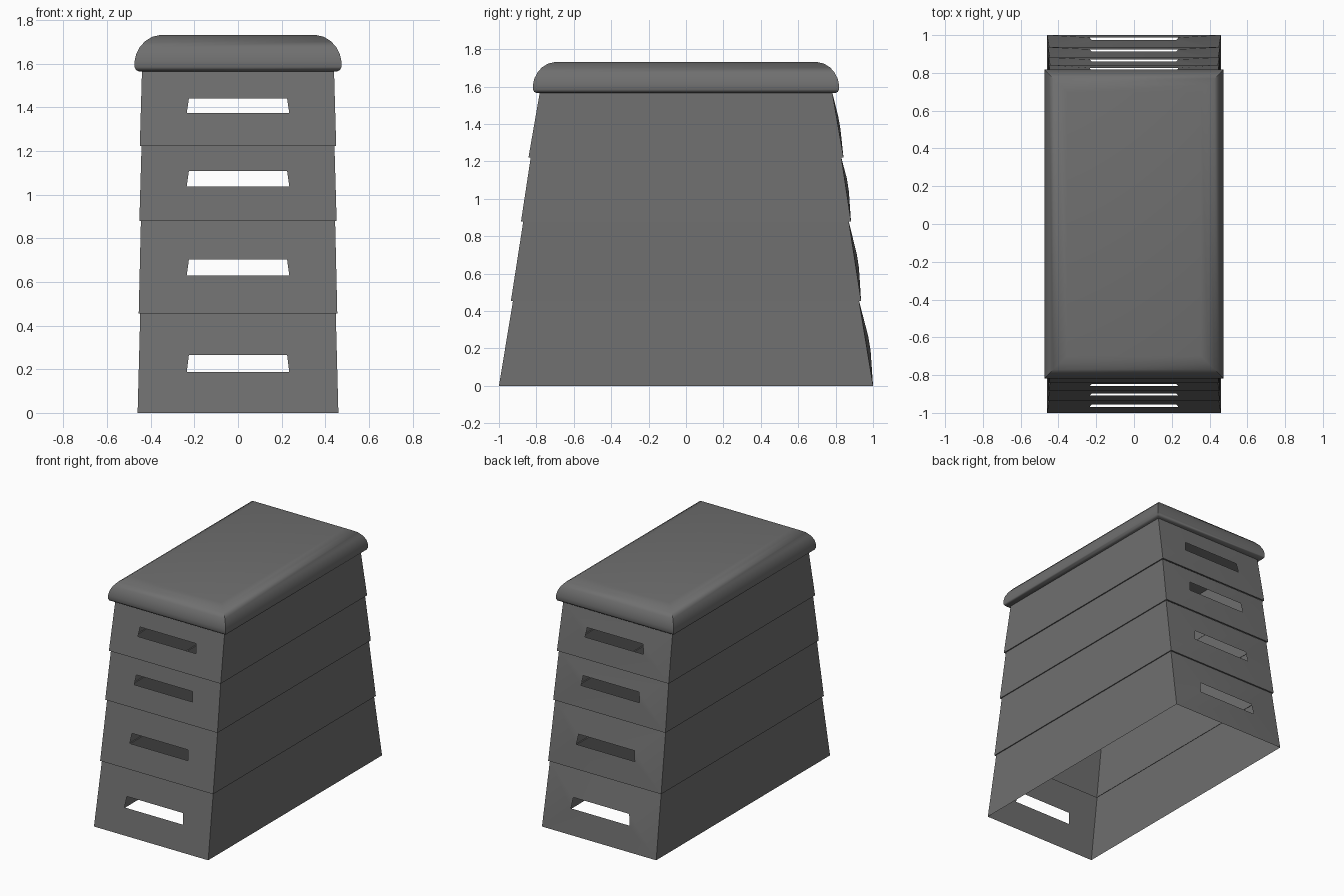
import bpy, bmesh, math

cube = bpy.data.objects.get("Cube")
if cube:
    bpy.data.objects.remove(cube)


def make_material(name, value):
    mat = bpy.data.materials.new(name)
    mat.use_nodes = True
    colour = (value, value, value, 1)
    mat.diffuse_color = colour
    mat.node_tree.nodes["Principled BSDF"].inputs["Base Color"].default_value = colour
    return mat


grey = make_material("plain grey", 0.16)


def finish(bm, name, angle):
    mesh = bpy.data.meshes.new(name)
    bm.to_mesh(mesh)
    bm.free()
    mesh.materials.append(grey)
    obj = bpy.data.objects.new(name, mesh)
    bpy.context.collection.objects.link(obj)
    bpy.ops.object.select_all(action='DESELECT')
    obj.select_set(True)
    bpy.context.view_layer.objects.active = obj
    bpy.ops.object.shade_smooth_by_angle(angle=math.radians(angle))
    return obj


def rectangle(bm, hx, hy, z):
    corners = ((-hx, -hy), (hx, -hy), (hx, hy), (-hx, hy))
    return [bm.verts.new((x, y, z)) for x, y in corners]


def bridge(bm, a, b, sides=range(4)):
    """Join two four-cornered rings, a and b, on the given sides."""
    for i in sides:
        j = (i + 1) % 4
        bm.faces.new((a[i], a[j], b[j], b[i]))


def box_section(name, low, high, slot, bulge):
    """Hollow tapered section with a hand slot in each end; a small lip below."""
    bm = bmesh.new()
    bottom, top = rectangle(bm, *low), rectangle(bm, *high)
    bridge(bm, bottom, top, (1, 3))
    for end, push in ((0, 0), (2, bulge)):
        a, b = end, end + 1
        outer = [bottom[a], bottom[b], top[b], top[a]]
        side = 1 if end == 0 else -1
        inner = []
        for sx, z, hx in ((-1, slot[0], 0.235), (1, slot[0], 0.235),
                          (1, slot[1], 0.225), (-1, slot[1], 0.225)):
            t = (z - low[2]) / (high[2] - low[2])
            y = low[1] + (high[1] - low[1]) * t + push
            inner.append(bm.verts.new((sx * side * hx, -side * y, z)))
        bridge(bm, outer, inner)
    if low[2] > 0:
        lip = rectangle(bm, low[0] - 0.009, low[1] - 0.011, low[2])
        bridge(bm, lip, bottom)
    return finish(bm, name, 20)


# Stacked sections: (half width, half length, height) below and above, slot heights
box_section("bottom_section", (0.46, 1.0, 0), (0.448, 0.925, 0.455), (0.187, 0.265), 0.018)
box_section("lower_middle_section", (0.455, 0.936, 0.455), (0.445, 0.87, 0.88), (0.63, 0.702), 0.016)
box_section("upper_middle_section", (0.452, 0.882, 0.88), (0.442, 0.83, 1.222), (1.038, 1.108), 0.013)
box_section("top_section", (0.45, 0.842, 1.222), (0.44, 0.782, 1.567), (1.373, 1.44), 0.01)

# Padded top with rounded, mitred edges: (inset, height) rings
bm = bmesh.new()
profile = [(0.02, 1.565), (0.006, 1.572), (0, 1.585), (0, 1.61), (0.007, 1.643),
           (0.024, 1.676), (0.048, 1.703), (0.08, 1.723), (0.12, 1.732)]
rings = [rectangle(bm, 0.474 - d, 0.818 - d, z) for d, z in profile]
for a, b in zip(rings, rings[1:]):
    bridge(bm, a, b)
bm.faces.new(rings[0][::-1])
bm.faces.new(rings[-1])
finish(bm, "padded_top", 50)
